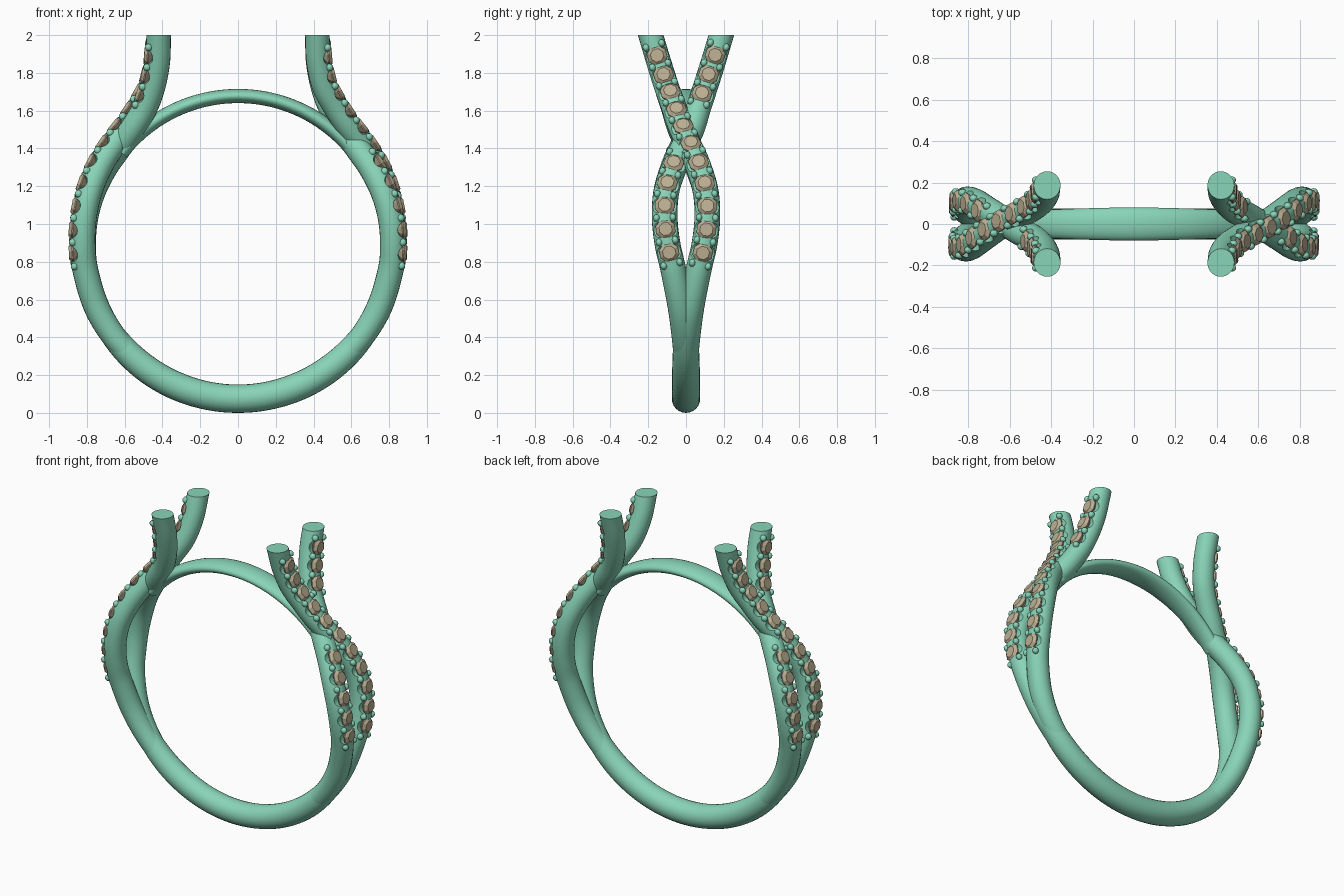
import bpy, bmesh, math
from mathutils import Vector, Matrix

if "Cube" in bpy.data.objects:
    bpy.data.objects.remove(bpy.data.objects["Cube"])

CZ = 0.895                      # height of the ring centre
SPACING = 0.118                 # distance between stones


def material(name, col):
    m = bpy.data.materials.new(name)
    m.diffuse_color = (*col, 1)
    m.use_nodes = True
    m.node_tree.nodes["Principled BSDF"].inputs["Base Color"].default_value = m.diffuse_color
    return m


METAL = material("metal", (0.25, 0.66, 0.48))
STONE = material("stone", (0.50, 0.43, 0.29))


def make(name, bm, mat, smooth=40):
    bmesh.ops.recalc_face_normals(bm, faces=bm.faces)
    me = bpy.data.meshes.new(name)
    bm.to_mesh(me)
    bm.free()
    ob = bpy.data.objects.new(name, me)
    bpy.context.collection.objects.link(ob)
    me.materials.append(mat)
    finish(me, smooth)
    return ob


def finish(me, smooth):
    if smooth:
        me.shade_smooth()
        me.set_sharp_from_angle(angle=math.radians(smooth))


def polar(deg, r, y=0.0):
    a = math.radians(deg)
    return Vector((r * math.sin(a), y, CZ - r * math.cos(a)))


def spline(ctrl, step=0.028):
    """Catmull-Rom through the points, resampled to an even step."""
    c = [2 * ctrl[0] - ctrl[1]] + ctrl + [2 * ctrl[-1] - ctrl[-2]]
    dense = []
    for i in range(1, len(c) - 2):
        a, b, d, e = c[i - 1:i + 3]
        for k in range(40):
            t = k / 40
            dense.append(0.5 * (2 * b + (d - a) * t + (2 * a - 5 * b + 4 * d - e) * t * t
                                + (3 * b - a - 3 * d + e) * t ** 3))
    dense.append(ctrl[-1].copy())
    total = sum((q - p).length for p, q in zip(dense, dense[1:]))
    n = round(total / step)
    out, run, k = [dense[0]], 0.0, 1
    for p, q in zip(dense, dense[1:]):
        seg = (q - p).length
        while k < n and run + seg >= k * total / n:
            out.append(p.lerp(q, (k * total / n - run) / seg))
            k += 1
        run += seg
    out.append(dense[-1])
    return out, total


def frame(pts, i, s):
    """Side, tangent and outward directions at a path point."""
    t = (pts[min(i + 1, len(pts) - 1)] - pts[max(i - 1, 0)]).normalized()
    b = Vector((0, s, 0))
    b = (b - t * b.dot(t)).normalized()
    return b, t, b.cross(t)


def sweep(pts, s, radii, sides=24, flat_top=None):
    bm = bmesh.new()
    rings = []
    for i, p in enumerate(pts):
        b, t, n = frame(pts, i, s)
        rn, rb = radii(i / (len(pts) - 1))
        ring = []
        for k in range(sides):
            a = 2 * math.pi * k / sides
            v = p + n * rn * math.cos(a) + b * rb * math.sin(a)
            if flat_top and i == len(pts) - 1:
                v += t * (flat_top - v.z) / t.z
            ring.append(bm.verts.new(v))
        rings.append(ring)
    for r0, r1 in zip(rings, rings[1:]):
        for k in range(sides):
            j = (k + 1) % sides
            bm.faces.new((r0[k], r0[j], r1[j], r1[k]))
    bm.faces.new(rings[0])
    bm.faces.new(rings[-1])
    return bm


def place(p, f, n_off, b_off=0.0):
    b, t, n = f
    m = Matrix((b, t, n)).transposed().to_4x4()
    m.translation = p + n * n_off + b * b_off
    return m


def add_stone(bm, m):
    """Eight-sided cut stone: table, girdle and pointed underside."""
    rings = []
    for r, z in ((0.036, 0.016), (0.055, 0.0), (0.055, -0.006), (0.012, -0.04)):
        rings.append([bm.verts.new(m @ Vector((r * math.cos((k + .5) * math.pi / 4),
                                               r * math.sin((k + .5) * math.pi / 4), z)))
                      for k in range(8)])
    for r0, r1 in zip(rings, rings[1:]):
        for k in range(8):
            j = (k + 1) % 8
            bm.faces.new((r0[k], r0[j], r1[j], r1[k]))
    bm.faces.new(rings[0])
    bm.faces.new(rings[-1])


def strand(name, s, flip, ctrl, skip):
    """One stone-set strand; s turns it half round the ring axis."""
    path = [Vector((s * p.x, s * flip * p.y, p.z)) for p in ctrl]
    pts, total = spline(path)
    fine, _ = spline(path, 0.002)
    body = make(name, sweep(pts, s, lambda t: (0.06 + 0.008 * min(1, t * 5),) * 2
                            if t < 0.6 else (0.068 - 0.003 * (t - .6) / .4,) * 2,
                            flat_top=2.0), METAL)
    start = next(i for i, p in enumerate(fine) if p.z > 0.85)
    step = SPACING / (total / (len(fine) - 1))
    cut, gems, prongs = bmesh.new(), bmesh.new(), bmesh.new()
    hidden = lambda p: skip and skip[0] < p.z < skip[1]
    for k in range(-1, 24):
        # stone and its U-shaped notch
        i = round(start + k * step)
        if k >= 0 and i < len(fine) and fine[i].z < 1.93 and not hidden(fine[i]):
            f = frame(fine, i, s)
            add_stone(gems, place(fine[i], f, 0.058))
            bmesh.ops.create_cone(cut, cap_ends=True, segments=20, radius1=0.045,
                                  radius2=0.045, depth=0.2,
                                  matrix=place(fine[i], f, 0.073)
                                  @ Matrix.Rotation(math.pi / 2, 4, 'Y'))
        # pair of prongs between neighbouring stones
        i = round(start + (k + 0.5) * step)
        if i < len(fine) and fine[i].z < 1.97 and not hidden(fine[i]):
            for side in (-1, 1):
                m = place(fine[i], frame(fine, i, s), 0.052, side * 0.043)
                bmesh.ops.create_uvsphere(prongs, u_segments=10, v_segments=6, radius=1,
                                          matrix=m @ Matrix.Diagonal((0.018, 0.021, 0.02, 1)))
    cutter = make(name + "_cutter", cut, METAL, 0)
    cutter.hide_render = True
    mod = body.modifiers.new("notches", 'BOOLEAN')
    mod.operation, mod.solver, mod.object = 'DIFFERENCE', 'EXACT', cutter
    bpy.context.view_layer.update()
    me = bpy.data.meshes.new_from_object(
        body.evaluated_get(bpy.context.evaluated_depsgraph_get()))
    body.modifiers.clear()
    body.data = me
    finish(me, 40)
    bpy.data.objects.remove(cutter)
    make(name + "_stones", gems, STONE, 0)
    make(name + "_prongs", prongs, METAL, 60)


# Lower part shared by both strands
low = [polar(35, .82), polar(50, .82, .008), polar(65, .82, .027), polar(80, .82, .066)]
over = low + [polar(90, .823, .098), polar(100, .828, .113), polar(110, .834, .103),
              polar(120, .839, .062), polar(129, .843, .012)] + [Vector(v) for v in (
    (.575, -.034, 1.53), (.51, -.068, 1.63), (.457, -.104, 1.73),
    (.427, -.145, 1.86), (.42, -.187, 2.0))]
under = low + [polar(90, .82, .098), polar(100, .82, .113), polar(110, .817, .103),
               polar(120, .812, .062), polar(129, .81, .015)] + [Vector(v) for v in (
    (.555, -.034, 1.51), (.49, -.068, 1.62), (.45, -.104, 1.73),
    (.425, -.145, 1.86), (.42, -.187, 2.0))]

for s, side in ((1, "right"), (-1, "left")):
    strand(side + "_over_strand", s, 1, over, None)
    strand(side + "_under_strand", s, -1, under, (1.36, 1.59))

# Plain lower band
arc, _ = spline([polar(a, .82) for a in range(-62, 63, 4)])
make("lower_band", sweep(arc, 1, lambda t: (.075 - .017 * abs(2 * t - 1) ** 4,) * 2), METAL)

# Flattened bridge closing the finger hole
arc, _ = spline([polar(a, .7825) for a in range(128, 233, 4)])
make("bridge", sweep(arc, 1, lambda t: (.0375, .08 - .025 * abs(2 * t - 1) ** 1.6)), METAL)
